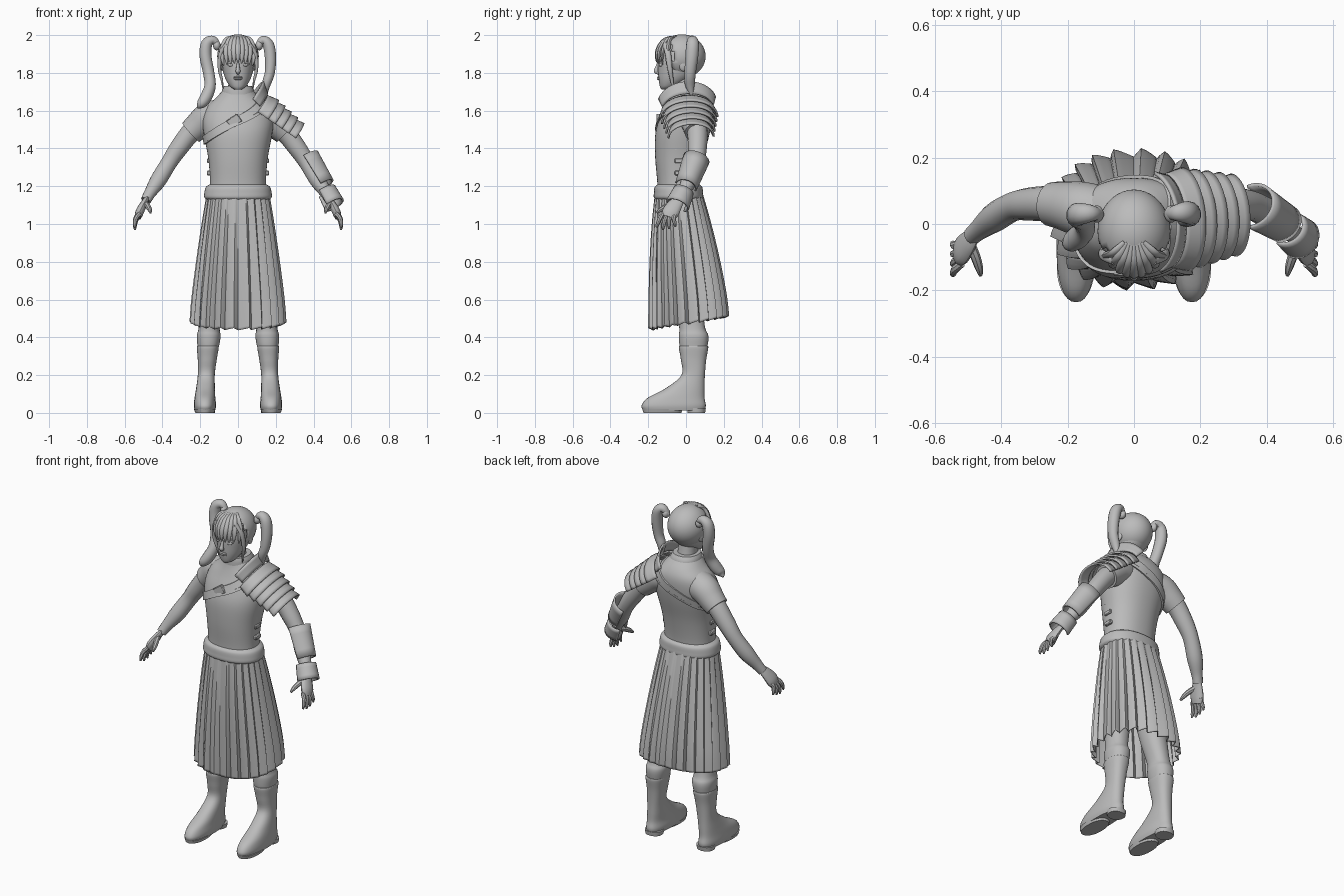
import bpy, bmesh, math
from math import sin, cos, pi, radians
from mathutils import Vector

if "Cube" in bpy.data.objects:
    bpy.data.objects.remove(bpy.data.objects["Cube"])

GREY = (0.5, 0.5, 0.5, 1)
clay = bpy.data.materials.new("plain_grey")
clay.use_nodes = True
clay.diffuse_color = GREY
clay.node_tree.nodes["Principled BSDF"].inputs["Base Color"].default_value = GREY


def finish(name, bm, sharp=40, thick=0):
    """Turn a bmesh into a smooth shaded object with sharp edges kept."""
    bmesh.ops.recalc_face_normals(bm, faces=bm.faces)
    mesh = bpy.data.meshes.new(name)
    bm.to_mesh(mesh)
    bm.free()
    mesh.materials.append(clay)
    mesh.polygons.foreach_set("use_smooth", [True] * len(mesh.polygons))
    mesh.set_sharp_from_angle(angle=radians(sharp))
    ob = bpy.data.objects.new(name, mesh)
    bpy.context.collection.objects.link(ob)
    if thick:
        mod = ob.modifiers.new("thickness", "SOLIDIFY")
        mod.thickness, mod.offset = thick, 1
    return ob


def loft(name, rings, closed=True, caps=True, **kw):
    """Skin a list of equally long point rings."""
    bm = bmesh.new()
    rows = [[bm.verts.new(p) for p in ring] for ring in rings]
    n = len(rows[0])
    for a, b in zip(rows, rows[1:]):
        for i in range(n if closed else n - 1):
            j = (i + 1) % n
            bm.faces.new((a[i], a[j], b[j], b[i]))
    if caps:
        bm.faces.new(rows[0])
        bm.faces.new(rows[-1])
    return finish(name, bm, **kw)


def spline(keys, steps=5):
    """Catmull-Rom interpolation of tuples."""
    keys = [Vector(k) for k in keys]
    out = []
    for i in range(len(keys) - 1):
        p0, p1, p2 = keys[max(i - 1, 0)], keys[i], keys[i + 1]
        p3 = keys[min(i + 2, len(keys) - 1)]
        for k in range(steps):
            t = k / steps
            out.append(p1 + (p2 - p0) * (t / 2) + (p0 * 2 - p1 * 5 + p2 * 4 - p3) * (t * t / 2)
                       + (p1 * 3 - p0 - p2 * 3 + p3) * (t ** 3 / 2))
    return out + [keys[-1]]


def oval(key, a, power=0.9, grow=0):
    """Point on a rounded oval; key is z, cx, cy, rx, ry."""
    z, cx, cy, rx, ry = key
    c, s = cos(a), sin(a)
    return Vector((cx + (rx + grow) * math.copysign(abs(c) ** power, c),
                   cy + (ry + grow) * math.copysign(abs(s) ** power, s), z))


def angles(n):
    return [2 * pi * i / n for i in range(n)]


def stack(name, keys, side=1, n=32, power=0.9, **kw):
    """Horizontal ovals stacked in z."""
    rings = [[oval((k[0], k[1] * side, *k[2:]), a, power) for a in angles(n)] for k in spline(keys)]
    return loft(name, rings, **kw)


def tube(name, keys, side=1, n=14, flat=1, ref=(0, 1, 0), **kw):
    """Round or flattened limb along a path of x, y, z, radius."""
    pts = spline([(k[0] * side, *k[1:]) for k in keys])
    rings = []
    for i, p in enumerate(pts):
        d = (pts[min(i + 1, len(pts) - 1)] - pts[max(i - 1, 0)]).to_3d().normalized()
        u = (Vector(ref) - d * d.dot(Vector(ref))).normalized()
        v = d.cross(u) * flat
        rings.append([p.to_3d() + (u * cos(a) + v * sin(a)) * p[3] for a in angles(n)])
    return loft(name, rings, **kw)


def plate(name, start, end, out, r0, r1, sweep, thick=0.01):
    """Curved armour plate around an axis; r0 and r1 hold height and width."""
    start, end, out = Vector(start), Vector(end), Vector(out)
    d = (end - start).normalized()
    out = (out - d * d.dot(out)).normalized()
    w = d.cross(out)
    rings = []
    for k in range(5):
        t = k / 4
        h, b = r0[0] + (r1[0] - r0[0]) * t, r0[1] + (r1[1] - r0[1]) * t
        arc = [radians(sweep) * (i / 10 - 1) for i in range(21)]
        rings.append([start.lerp(end, t) + out * h * cos(a) + w * b * sin(a) for a in arc])
    return loft(name, rings, closed=False, caps=False, thick=thick)


def ball(name, loc, size):
    bm = bmesh.new()
    bmesh.ops.create_uvsphere(bm, u_segments=28, v_segments=18, radius=1)
    for v in bm.verts:
        v.co = Vector(loc) + v.co * Vector(size)
    return finish(name, bm)


def box(name, loc, size, tilt=0):
    bm = bmesh.new()
    bmesh.ops.create_cube(bm, size=1)
    bmesh.ops.scale(bm, vec=size, verts=bm.verts)
    bmesh.ops.bevel(bm, geom=bm.edges[:], offset=min(size) * 0.2, segments=1, affect='EDGES')
    ob = finish(name, bm)
    ob.location, ob.rotation_euler[1] = loc, tilt
    return ob


# Torso
BODY = [(1.12, 0, -.04, .155, .11), (1.22, 0, -.04, .148, .112), (1.35, 0, -.035, .158, .128),
        (1.47, 0, -.02, .18, .143), (1.55, 0, -.003, .187, .14), (1.62, 0, .012, .165, .125),
        (1.67, 0, .01, .115, .105), (1.71, 0, -.005, .078, .08)]
stack("torso", BODY, n=48)
CURVE = spline(BODY, 8)


def on_body(z, a, grow):
    key = min(CURVE, key=lambda k: abs(k[0] - z)).copy()
    p = oval(key, a, 0.9, grow)
    p.z = z
    return p


# Neck and collar
stack("neck", [(1.64, 0, .0, .075, .075), (1.71, 0, -.015, .054, .06), (1.8, 0, -.025, .05, .055)])
stack("collar", [(1.685, 0, -.002, .088, .09), (1.71, 0, -.005, .084, .086), (1.73, 0, -.01, .074, .078)])

# Diagonal chest strap with buckle, and a raised lower edge
for label, base, lean, wide in (("chest_strap", 1.555, .11, .02), ("chest_edge", 1.53, .1, .008)):
    rows = []
    for dz, grow in ((-wide, 0), (-wide, .009), (wide, .009), (wide, 0)):
        rows.append([on_body(base + lean * cos(a) + dz, a, grow) for a in angles(64)])
    loft(label, rows, caps=False)
box("strap_buckle", (-.02, -.147, 1.545), (.07, .02, .05), radians(-35))

# Side buckles
for s in (-1, 1):
    for z in (1.27, 1.335, 1.4):
        box("side_buckle", (s * .153, -.035, z), (.022, .05, .025))

# Belt
stack("belt", [(1.125, 0, -.04, .16, .115), (1.14, 0, -.04, .178, .13), (1.165, 0, -.04, .178, .13),
               (1.195, 0, -.04, .17, .126), (1.21, 0, -.04, .15, .11)], n=48)

# Pleated skirt
SKIRT = [(1.18, 0, -.04, .155, .115), (1.0, 0, -.025, .182, .146), (.8, 0, -.008, .208, .172),
         (.6, 0, .008, .23, .19), (.475, 0, .014, .238, .196)]
PLEATS, FINE = 24, 8
rings = []
for k in spline(SKIRT, 6):
    drop = (1.18 - k[0]) / .705
    ring = []
    for i, a in enumerate(angles(PLEATS * FINE)):
        t = (i % FINE) / FINE
        fold = t / .75 if t < .75 else (1 - t) / .25
        p = oval(k, a, 0.88, (fold - .45) * (.006 + .02 * drop))
        p.z += drop * (.032 * sin(a) + .012 * (fold - .5))
        ring.append(p)
    rings.append(ring)
loft("pleated_skirt", rings, caps=False, sharp=50, thick=.005)

for s in (-1, 1):
    # Legs and boots
    stack("leg", [(.32, .16, .04, .05, .065), (.36, .157, .04, .058, .075), (.41, .155, .04, .063, .078),
                  (.47, .15, .03, .056, .068), (.7, .12, .0, .075, .08), (1.1, .08, -.03, .08, .08)], s)
    stack("boot", [(.012, .175, -.065, .054, .163), (.04, .175, -.065, .059, .17), (.08, .175, -.052, .055, .15),
                   (.13, .172, -.005, .05, .103), (.2, .168, .038, .045, .062), (.28, .163, .04, .05, .067),
                   (.345, .16, .04, .058, .078), (.355, .16, .04, .054, .073)], s, power=.85)
    stack("heel", [(0, .173, .055, .05, .046), (.025, .173, .055, .053, .05)], s)
    stack("sole", [(0, .176, -.125, .05, .1), (.02, .176, -.125, .057, .106)], s)

    # Arms and sleeves
    tube("arm", [(.15, .045, 1.56, .07), (.24, .06, 1.495, .056), (.315, .06, 1.4, .05), (.365, .052, 1.325, .044),
                 (.42, .02, 1.235, .044), (.465, -.015, 1.165, .032), (.488, -.035, 1.125, .028)], s)
    tube("sleeve", [(.1, .03, 1.575, .085), (.16, .045, 1.56, .083), (.21, .055, 1.52, .074),
                    (.25, .06, 1.485, .067)], s, n=20)

    # Hands
    tube("palm", [(.482, -.03, 1.135, .026), (.5, -.055, 1.105, .038), (.52, -.08, 1.065, .045),
                  (.53, -.092, 1.035, .036)], s, flat=.5)
    for i in range(4):
        y, dip = -.125 + .024 * i, .012 * abs(i - 1.3)
        tube("finger", [(.52, y + .005, 1.055, .012), (.54, y - .012, 1.015 + dip, .012),
                        (.546, y - .025 + .006 * i, .985 + dip, .01), (.545, y - .03 + .009 * i, .965 + dip, .005)],
             s, n=8)
    tube("thumb", [(.495, -.06, 1.11, .016), (.478, -.1, 1.095, .015), (.467, -.135, 1.075, .012),
                   (.463, -.155, 1.06, .006)], s, n=8, ref=(1, 0, 0))

    # Face sides
    ball("eye", (s * .035, -.131, 1.842), (.017, .013, .011))
    tube("brow", [(s * .015, -.143, 1.862, .004), (s * .035, -.139, 1.868, .006), (s * .058, -.12, 1.861, .003)],
         n=8, ref=(0, 0, 1))
    ball("ear", (s * .092, -.015, 1.84), (.012, .022, .032))
    tube("side_lock", [(.06, -.11, 1.955, .014), (.092, -.095, 1.9, .016), (.098, -.085, 1.82, .013),
                       (.085, -.075, 1.76, .009), (.08, -.07, 1.715, .003)], s, flat=.7)
    ball("hair_tie", (s * .112, .03, 1.945), (.02, .026, .026))

# Head
stack("head", [(1.713, 0, -.105, .02, .025), (1.728, 0, -.092, .042, .046), (1.765, 0, -.065, .065, .08),
               (1.81, 0, -.04, .08, .108), (1.86, 0, -.03, .088, .118), (1.92, 0, -.025, .085, .11),
               (1.97, 0, -.025, .05, .07)], power=.95)
tube("nose", [(0, -.147, 1.855, .006), (0, -.155, 1.825, .01), (0, -.158, 1.808, .013), (0, -.145, 1.797, .007)],
     n=10, ref=(1, 0, 0))
for z in (1.768, 1.777):
    ball("lip", (0, -.143, z), (.023, .01, .006))

# Hair cap, open over the face
bm = bmesh.new()
bmesh.ops.create_uvsphere(bm, u_segments=40, v_segments=28, radius=1)
bmesh.ops.delete(bm, geom=[v for v in bm.verts if v.co.y < -.45 and v.co.z < .45], context='VERTS')
for v in bm.verts:
    v.co = Vector((v.co.x * .106, -.022 + v.co.y * .122, 1.888 + v.co.z * .112))
finish("hair_cap", bm, thick=.004)

# Fringe strands
for i in range(-4, 5):
    back = .0034 * i * i
    tube("fringe_strand", [(.007 * i, -.055, 1.993, .008), (.015 * i, -.112 + back / 2, 1.977, .014),
                           (.02 * i, -.148 + back, 1.93, .016), (.021 * i, -.157 + back, 1.885, .011),
                           (.019 * i, -.155 + back, 1.855 - .004 * abs(i), .003)], n=10, ref=(1, 0, 0), flat=.7)

# Pigtails
tube("right_pigtail", [(-.1, .03, 1.94, .014), (-.13, .032, 1.972, .026), (-.165, .03, 1.955, .034),
                       (-.172, .025, 1.89, .036), (-.155, .012, 1.8, .034), (-.148, -.015, 1.73, .034),
                       (-.17, -.04, 1.67, .036), (-.195, -.055, 1.635, .028), (-.215, -.05, 1.615, .005)], flat=.9)
tube("left_pigtail", [(.1, .03, 1.94, .014), (.13, .034, 1.972, .026), (.16, .035, 1.95, .034),
                      (.172, .03, 1.88, .034), (.168, .022, 1.8, .03), (.15, .02, 1.74, .026),
                      (.145, .03, 1.68, .008)], flat=.9)

# Layered shoulder armour on the left
top, run, up = Vector((.1, .01, 1.6)), Vector((.82, .07, -.57)), (.57, 0, .82)
for i in range(5):
    a, b = top + run * (.045 * i), top + run * (.045 * i + .066)
    h, w = .096 - .006 * i, .142 - .008 * i
    plate("shoulder_plate", a, b, up, (h - .006, w - .01), (h + .008, w + .006), 92)
plate("neck_guard", top - run * .01, top - run * .065, up, (.1, .135), (.14, .15), 75)

# Forearm guards on the left
plate("forearm_guard", (.355, .055, 1.345), (.445, .0, 1.2), (1, .25, .5), (.07, .062), (.06, .05), 100)
plate("wrist_guard", (.462, -.012, 1.175), (.503, -.045, 1.1), (1, .25, .5), (.05, .046), (.054, .055), 130)
